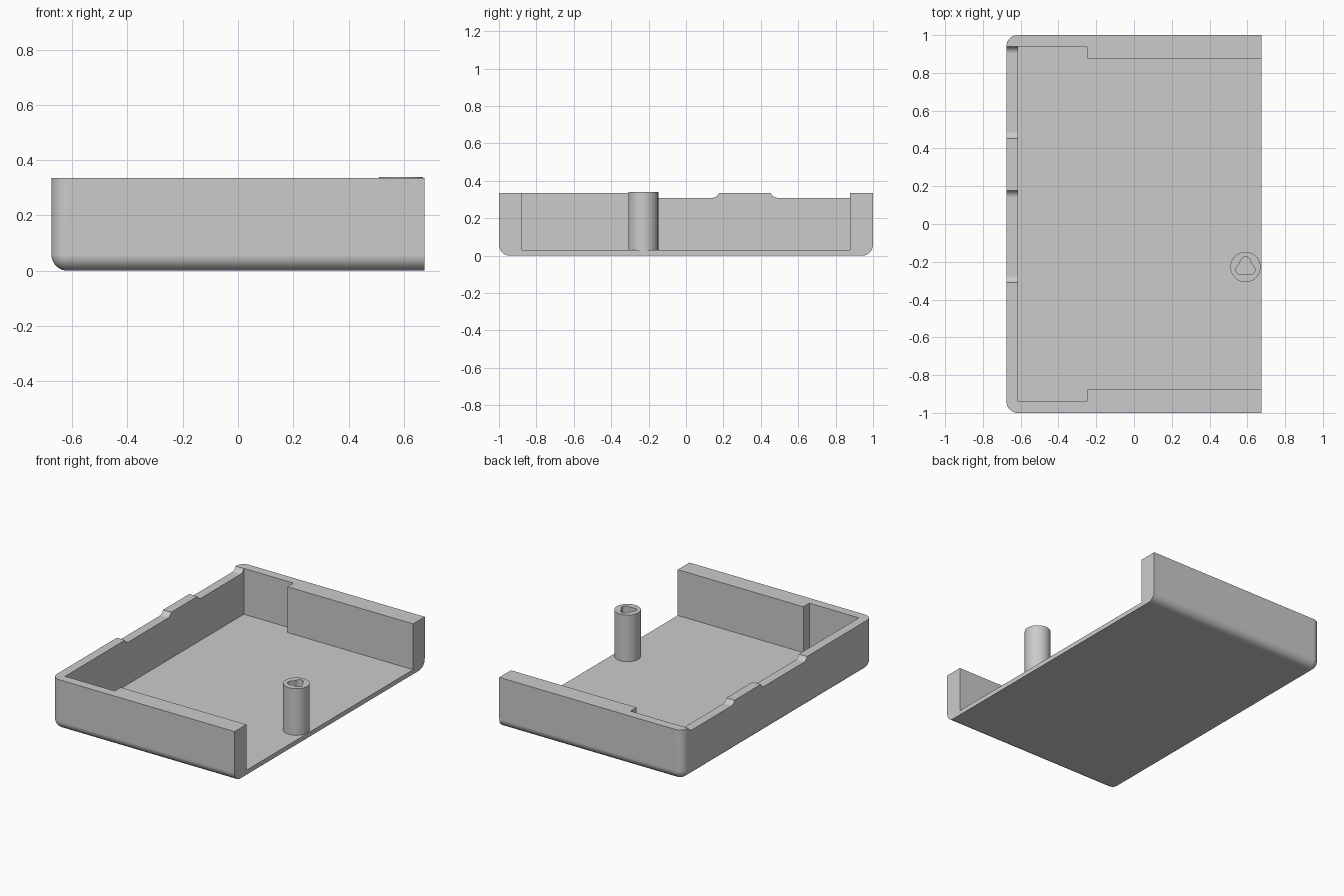
import bpy
import bmesh
from math import sin, cos, pi, radians, asin
from mathutils import Vector

if "Cube" in bpy.data.objects:
    bpy.data.objects.remove(bpy.data.objects["Cube"], do_unlink=True)

HALF_X, HALF_Y, TOP = 0.675, 1.0, 0.335
FLOOR = 0.03

grey = bpy.data.materials.new("plain grey")
grey.use_nodes = True
grey.diffuse_color = (0.6, 0.6, 0.6, 1)
grey.node_tree.nodes["Principled BSDF"].inputs["Base Color"].default_value = (0.6, 0.6, 0.6, 1)


def finish(bm, name):
    bmesh.ops.recalc_face_normals(bm, faces=bm.faces)
    mesh = bpy.data.meshes.new(name)
    bm.to_mesh(mesh)
    bm.free()
    obj = bpy.data.objects.new(name, mesh)
    bpy.context.collection.objects.link(obj)
    mesh.materials.append(grey)
    return obj


def prism(name, points, sweep):
    """Extrude a closed outline along a vector."""
    bm = bmesh.new()
    face = bm.faces.new([bm.verts.new(p) for p in points])
    ret = bmesh.ops.extrude_face_region(bm, geom=[face])
    verts = [g for g in ret["geom"] if isinstance(g, bmesh.types.BMVert)]
    bmesh.ops.translate(bm, verts=verts, vec=Vector(sweep))
    return finish(bm, name)


def activate(obj):
    bpy.ops.object.select_all(action='DESELECT')
    obj.select_set(True)
    bpy.context.view_layer.objects.active = obj


def cut(obj, cutter):
    cutter.hide_render = True
    mod = obj.modifiers.new("cut", 'BOOLEAN')
    mod.operation, mod.solver, mod.object = 'DIFFERENCE', 'EXACT', cutter
    activate(obj)
    bpy.ops.object.modifier_apply(modifier=mod.name)
    bpy.data.objects.remove(cutter, do_unlink=True)


def smooth(obj):
    activate(obj)
    bpy.ops.object.shade_smooth_by_angle(angle=radians(30))
    mod = obj.modifiers.new("normals", 'WEIGHTED_NORMAL')
    mod.keep_sharp = True


# Tray block, rounded below and at the closed end, square at the open end
bm = bmesh.new()
bmesh.ops.create_cube(bm, size=1)
for v in bm.verts:
    v.co = (v.co.x * 2 * HALF_X, v.co.y * 2 * HALF_Y, (v.co.z + 0.5) * TOP)
rounded = []
for e in bm.edges:
    mid = (e.verts[0].co + e.verts[1].co) / 2
    upright = abs(e.verts[0].co.z - e.verts[1].co.z) > 0.1
    if mid.x < HALF_X - 0.01 and (upright or mid.z < 0.01):
        rounded.append(e)
bmesh.ops.bevel(bm, geom=rounded, offset=0.058, segments=10, profile=0.5, affect='EDGES')
tray = finish(bm, "tray")

# Cavity, narrower between the thick side walls and open at one end
half = [(-0.615, 0.94), (-0.25, 0.94), (-0.25, 0.877), (0.8, 0.877)]
outline = half + [(x, -y) for x, y in reversed(half)]
cut(tray, prism("cavity_cutter", [(x, y, FLOOR) for x, y in outline], (0, 0, 1)))

# Two shallow finger notches in the end wall, with curved ends
R, DEPTH = 0.04, 0.026
reach = asin((R - DEPTH) / R)
arc = [reach + (pi / 2 - reach) * i / 8 for i in range(9)]
run = R * cos(reach)
for y0, y1 in [(-0.31, 0.177), (0.453, 0.939)]:
    low = TOP - DEPTH
    near = [(y0 + run - R * cos(a), low + R - R * sin(a)) for a in arc]
    far = [(y0 + y1 - y, z) for y, z in reversed(near)]
    profile = [(y0, 0.5)] + near + far + [(y1, 0.5)]
    cut(tray, prism("notch_cutter", [(-0.8, y, z) for y, z in profile], (0.2, 0, 0)))
smooth(tray)

# Screw post with a three-lobed socket
PX, PY = 0.59, -0.228


def ring(radius, count, z):
    return [(PX + radius(a) * cos(a), PY + radius(a) * sin(a), z)
            for a in (2 * pi * i / count for i in range(count))]


post = prism("screw_post", ring(lambda a: 0.08, 48, FLOOR - 0.005), (0, 0, 0.345 - FLOOR))
socket = ring(lambda a: 0.046 + 0.009 * cos(3 * (a - pi / 2)), 48, FLOOR + 0.002)
cut(post, prism("socket_cutter", socket, (0, 0, 0.5)))
smooth(post)
